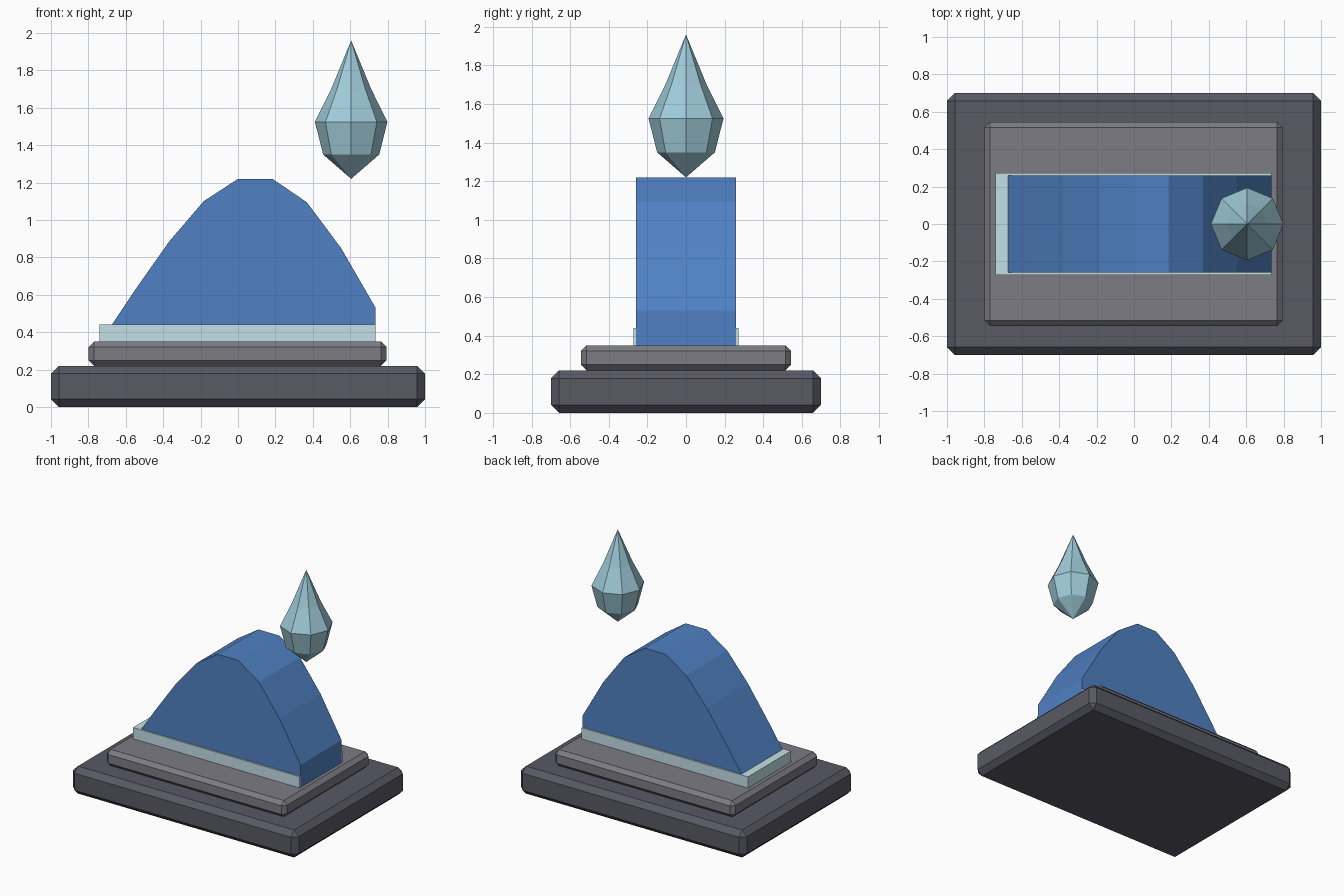
import bpy, bmesh, math

if "Cube" in bpy.data.objects:
    bpy.data.objects.remove(bpy.data.objects["Cube"])


def material(name, rgb):
    m = bpy.data.materials.new(name)
    m.diffuse_color = (*rgb, 1)
    m.use_nodes = True
    m.node_tree.nodes["Principled BSDF"].inputs["Base Color"].default_value = m.diffuse_color
    return m


def finish(name, bm, mat):
    bmesh.ops.recalc_face_normals(bm, faces=bm.faces)
    mesh = bpy.data.meshes.new(name)
    bm.to_mesh(mesh)
    bm.free()
    mesh.materials.append(mat)
    ob = bpy.data.objects.new(name, mesh)
    bpy.context.collection.objects.link(ob)
    return ob


def block(name, x0, x1, half_y, z0, z1, mat, bevel=0):
    bm = bmesh.new()
    bmesh.ops.create_cube(bm, size=1)
    for v in bm.verts:
        v.co.x = x1 if v.co.x > 0 else x0
        v.co.y = math.copysign(half_y, v.co.y)
        v.co.z = z1 if v.co.z > 0 else z0
    ob = finish(name, bm, mat)
    if bevel:
        mod = ob.modifiers.new("chamfer", 'BEVEL')
        mod.width = bevel
        mod.segments = 1
    return ob


stone_dark = material("dark_stone", (0.10, 0.10, 0.13))
stone_light = material("light_stone", (0.20, 0.20, 0.23))
pale = material("pale_foam", (0.55, 0.75, 0.80))
blue = material("wave_blue", (0.08, 0.22, 0.55))
drop_blue = material("drop_blue", (0.35, 0.60, 0.70))

# Stepped plinth
block("plinth_base", -1, 1, 0.7, 0, 0.22, stone_dark, 0.042)
block("plinth_step", -0.8, 0.795, 0.545, 0.22, 0.35, stone_light, 0.03)

# Pale strip under the wave
block("foam_strip", -0.74, 0.734, 0.272, 0.35, 0.44, pale)

# Wave: side profile extruded through the depth
profile = [(-0.735, 0.35), (-0.551, 0.625), (-0.368, 0.885), (-0.184, 1.1),
           (0, 1.22), (0.184, 1.22), (0.368, 1.095), (0.551, 0.85),
           (0.736, 0.53), (0.736, 0.35)]
bm = bmesh.new()
face = bm.faces.new([bm.verts.new((x, -0.26, z)) for x, z in profile])
extruded = bmesh.ops.extrude_face_region(bm, geom=[face], use_keep_orig=True)
for v in extruded["geom"]:
    if isinstance(v, bmesh.types.BMVert):
        v.co.y = 0.26
finish("wave_body", bm, blue)

# Faceted eight-sided droplet
SIDES = 8
bm = bmesh.new()
rings = []
for r, z in [(0.15, 1.35), (0.194, 1.525), (0.107, 1.70)]:
    rings.append([bm.verts.new((0.605 + r * math.cos(math.tau * i / SIDES),
                                r * math.sin(math.tau * i / SIDES), z))
                  for i in range(SIDES)])
bottom, top = bm.verts.new((0.605, 0, 1.22)), bm.verts.new((0.605, 0, 1.96))
for i in range(SIDES):
    j = (i + 1) % SIDES
    bm.faces.new((bottom, rings[0][j], rings[0][i]))
    bm.faces.new((top, rings[-1][i], rings[-1][j]))
    for a, b in zip(rings, rings[1:]):
        bm.faces.new((a[i], a[j], b[j], b[i]))
finish("droplet", bm, drop_blue)
